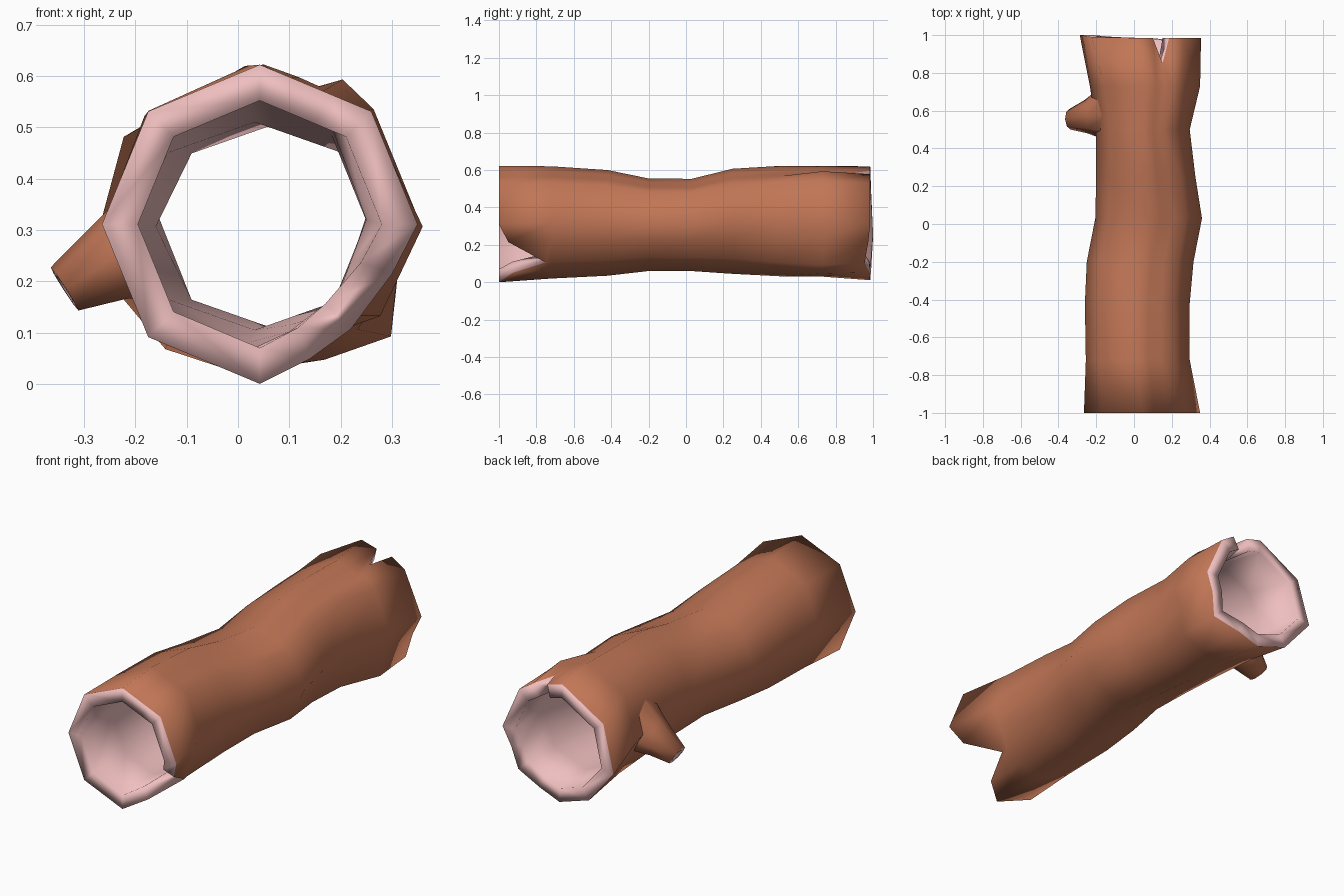
import bpy, bmesh
from math import sin, cos, radians
from mathutils import Vector

if "Cube" in bpy.data.objects:
    bpy.data.objects.remove(bpy.data.objects["Cube"])


def material(name, rgb):
    m = bpy.data.materials.new(name)
    m.diffuse_color = (*rgb, 1)
    m.use_nodes = True
    m.node_tree.nodes["Principled BSDF"].inputs["Base Color"].default_value = m.diffuse_color
    return m


bark = material("bark", (0.53, 0.18, 0.092))
wood = material("inner_wood", (0.87, 0.52, 0.52))

# Outline of the log along its length: y, x min, x max, z min, z max
RINGS = [(-1.0, -0.265, 0.35, 0.0, 0.622),
         (-0.72, -0.255, 0.295, 0.02, 0.62),
         (-0.42, -0.26, 0.295, 0.035, 0.60),
         (-0.20, -0.25, 0.315, 0.06, 0.555),
         (0.03, -0.205, 0.36, 0.06, 0.553),
         (0.25, -0.20, 0.325, 0.045, 0.607),
         (0.50, -0.20, 0.295, 0.032, 0.622),
         (0.73, -0.235, 0.35, 0.03, 0.622),
         (1.0, -0.297, 0.355, 0.01, 0.62)]

# Columns round the log: angle -> (front y, back y, flare at back, twist at back)
COLS = {0: (-1, .985, 1, 0), 45: (-1, .985, 1, 0), 61: (-1, .985, 1.06, 0),
        68: (-1, .85, 1, 0), 77: (-1, .985, 1.01, 0), 90: (-1, .985, 1, 3),
        135: (-1, .99, .95, 10), 180: (-1, 1, 1, 14), 225: (-1, .99, .97, 12),
        270: (-1, .985, 1, 0), 292: (-.93, .98, 1.01, 0),
        315: (-.75, .955, 1.06, 3), 340: (-.95, .975, 1, 0)}
# Knots in the bark: (ring, angle) -> flare
KNOTS = {(7, 61): 1.11, (7, 315): 1.14, (7, 292): 1.10, (6, 315): 1.06,
         (6, 292): 1.04, (3, 135): 1.04, (4, 135): 1.04, (2, 135): 1.02}


def surface(angle, y, wall=0.0, flare=1.0, twist=0.0):
    """Point on the eight-sided log, moved inwards by the wall thickness."""
    for a, b in zip(RINGS, RINGS[1:]):
        if y <= b[0]:
            break
    t = (y - a[0]) / (b[0] - a[0])
    _, x0, x1, z0, z1 = [p + (q - p) * t for p, q in zip(a, b)]
    f = flare * cos(radians(22.5)) / cos(radians(angle % 45 - 22.5))
    rx, rz = (x1 - x0) / 2 - wall, (z1 - z0) / 2 - wall
    ang = radians(angle + twist)
    return Vector(((x0 + x1) / 2 + f * rx * cos(ang), y,
                   (z0 + z1) / 2 + f * rz * sin(ang)))


def skin(bm, loops, mats):
    """Join rings of points by quads, mats gives the material of each band."""
    rows = [[bm.verts.new(p) for p in loop] for loop in loops]
    n = len(rows[0])
    for i, m in enumerate(mats):
        r, s = rows[i], rows[(i + 1) % len(rows)]
        for j in range(n):
            k = (j + 1) % n
            bm.faces.new((r[j], r[k], s[k], s[j])).material_index = m
    return rows


def finish(bm, name):
    bmesh.ops.recalc_face_normals(bm, faces=bm.faces)
    for f in bm.faces:
        f.smooth = True
    me = bpy.data.meshes.new(name)
    bm.to_mesh(me)
    bm.free()
    me.materials.append(bark)
    me.materials.append(wood)
    ob = bpy.data.objects.new(name, me)
    bpy.context.collection.objects.link(ob)
    return ob


# Hollow trunk: outside front to back, then inside back to front
def trunk_ring(i, inside):
    last = len(RINGS) - 1
    amount = {last: 1, last - 1: 0.4}.get(i, 0)
    loop = []
    for ang, (front, back, flare, twist) in COLS.items():
        y = front if i == 0 else back if i == last else RINGS[i][0]
        wall = 0
        if inside:
            wall = 0.07 if i in (0, last) else 0.045
        f = 1 + (flare - 1) * amount
        if not inside:
            f = KNOTS.get((i, ang), f)
        loop.append(surface(ang, y, wall, f, twist * amount))
    return loop


n = len(RINGS)
loops = [trunk_ring(i, False) for i in range(n)]
loops += [trunk_ring(i, True) for i in reversed(range(n))]
bm = bmesh.new()
skin(bm, loops, [0] * (n - 1) + [1] * (n + 1))
finish(bm, "hollow_trunk")

# Branch stub: wide root set in the bark, tapering to a cut tip
SIDES = 8
tip = Vector((-0.338, 0.555, 0.185))
axis = Vector((-0.84, -0.05, -0.54)).normalized()
side = axis.cross(Vector((0, 1, 0))).normalized()
along = side.cross(axis)
if side.z < 0:
    side = -side
if along.y < 0:
    along = -along


def tip_ring(radius, depth=0.0):
    out = []
    for j in range(SIDES):
        a = radians(360 * j / SIDES)
        out.append(tip - axis * depth + along * cos(a) * radius * 1.1
                   + side * sin(a) * radius)
    return out


root = []
for j in range(SIDES):
    a = radians(360 * j / SIDES)
    reach = 42 if sin(a) > 0 else 28
    root.append(surface(188 - reach * sin(a), 0.58 + 0.13 * cos(a), 0.022))
end = tip_ring(0.05)
collar = [r.lerp(e, 0.45).lerp(tip - axis * 0.08, 0.08) for r, e in zip(root, end)]
bm = bmesh.new()
rows = skin(bm, [root, collar, end, tip_ring(0.032), tip_ring(0.028, 0.02)],
            [0, 0, 1, 1])
bm.faces.new(rows[-1]).material_index = 1
finish(bm, "branch_stub")
